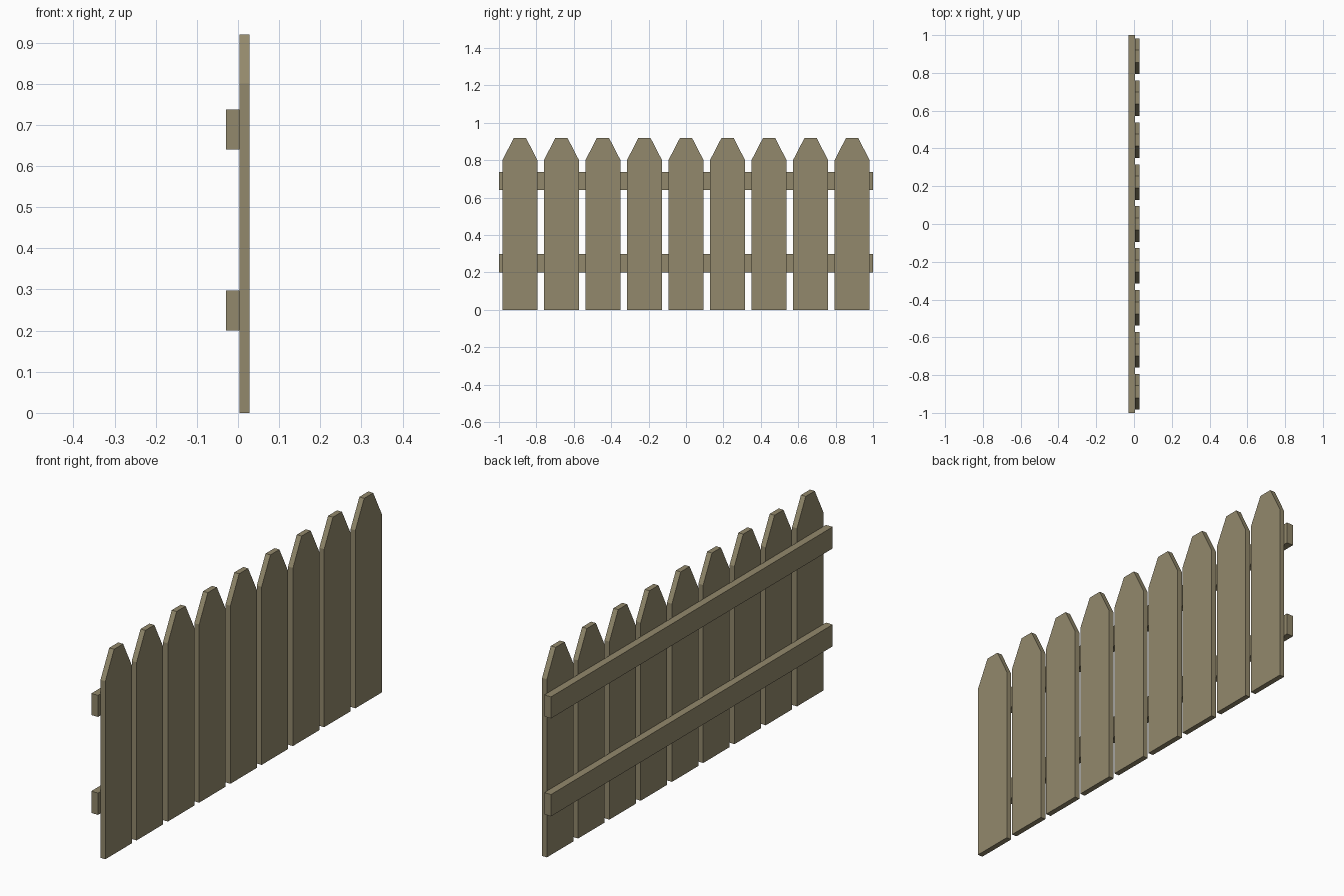
import bpy, bmesh

if "Cube" in bpy.data.objects:
    bpy.data.objects.remove(bpy.data.objects["Cube"])

wood = bpy.data.materials.new("weathered_wood")
wood.diffuse_color = (0.29, 0.25, 0.15, 1)
wood.use_nodes = True
wood.node_tree.nodes["Principled BSDF"].inputs["Base Color"].default_value = wood.diffuse_color


def plank(name, profile, x0, x1, y=0.0):
    """Extrude a (y, z) outline from x0 to x1."""
    bm = bmesh.new()
    face = bm.faces.new([bm.verts.new((x0, py, pz)) for py, pz in profile])
    new = bmesh.ops.extrude_face_region(bm, geom=[face])["geom"]
    bmesh.ops.translate(bm, vec=(x1 - x0, 0, 0),
                        verts=[v for v in new if isinstance(v, bmesh.types.BMVert)])
    bmesh.ops.recalc_face_normals(bm, faces=bm.faces[:])
    mesh = bpy.data.meshes.new(name)
    bm.to_mesh(mesh)
    bm.free()
    mesh.materials.append(wood)
    obj = bpy.data.objects.new(name, mesh)
    obj.location.y = y
    bpy.context.collection.objects.link(obj)
    return obj


# Pickets with clipped, tapered tops
half, tip, shoulder, top = 0.094, 0.032, 0.80, 0.92
picket = [(-half, 0), (half, 0), (half, shoulder),
          (tip, top), (-tip, top), (-half, shoulder)]
for i in range(9):
    plank(f"picket_{i + 1}", picket, 0.004, 0.028, (i - 4) * 0.222)

# Two horizontal rails behind the pickets
for name, z0, z1 in (("lower_rail", 0.20, 0.298), ("upper_rail", 0.64, 0.737)):
    plank(name, [(-1, z0), (1, z0), (1, z1), (-1, z1)], -0.029, 0.004)
